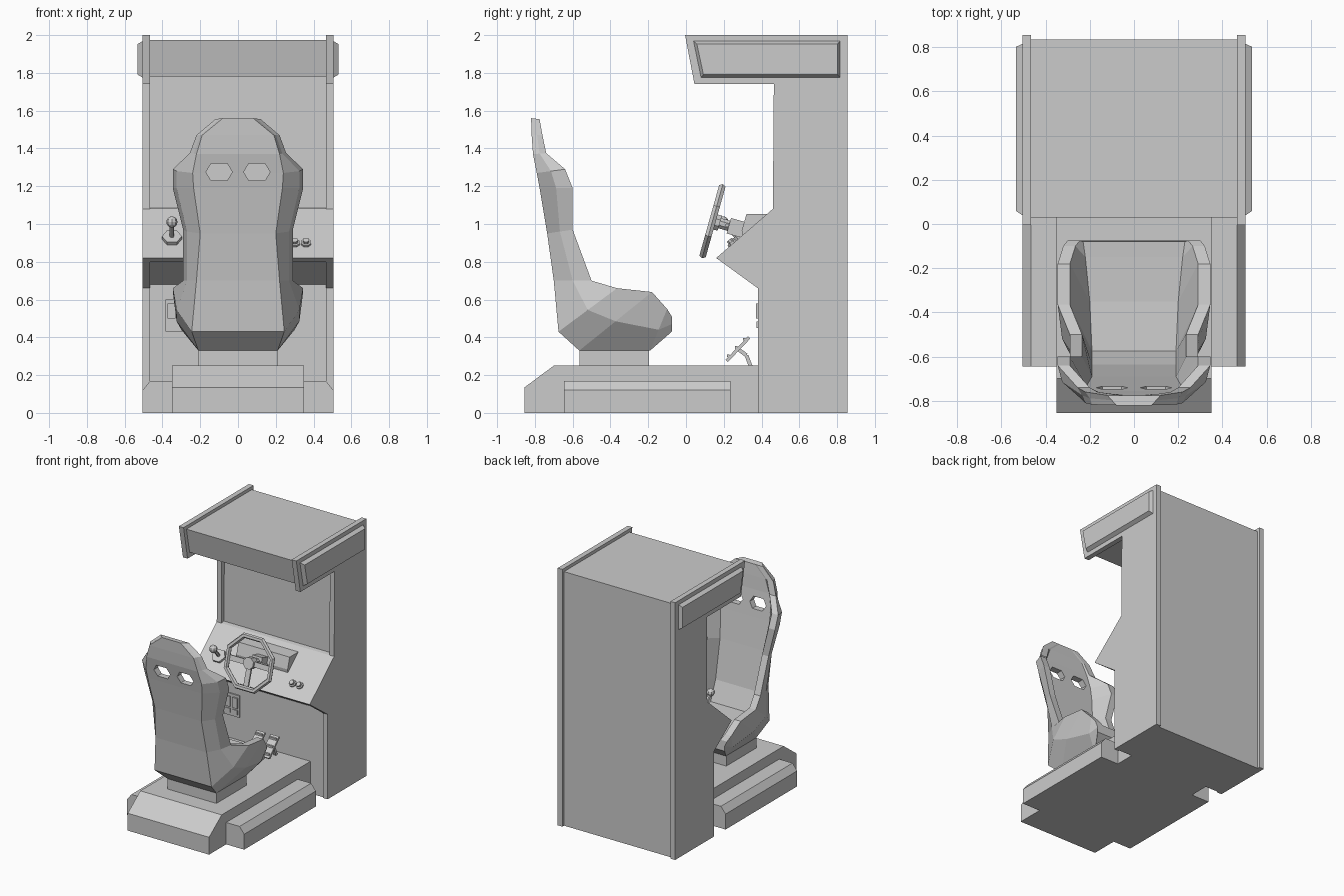
import bpy, bmesh, math
from mathutils import Vector, Matrix

cube = bpy.data.objects.get("Cube")
if cube:
    bpy.data.objects.remove(cube, do_unlink=True)

grey = bpy.data.materials.new("plain grey")
grey.use_nodes = True
grey.diffuse_color = (0.6, 0.6, 0.6, 1)
grey.node_tree.nodes["Principled BSDF"].inputs["Base Color"].default_value = (0.6, 0.6, 0.6, 1)

X = Vector((1, 0, 0))
Z = Vector((0, 0, 1))


def loft(name, rings):
    """Skin a list of equal closed rings and cap both ends."""
    bm = bmesh.new()
    rows = [[bm.verts.new(p) for p in ring] for ring in rings]
    n = len(rows[0])
    for a, b in zip(rows, rows[1:]):
        for i in range(n):
            j = (i + 1) % n
            bm.faces.new((a[i], a[j], b[j], b[i]))
    bm.faces.new(rows[0])
    bm.faces.new(rows[-1])
    bmesh.ops.recalc_face_normals(bm, faces=bm.faces[:])
    mesh = bpy.data.meshes.new(name)
    bm.to_mesh(mesh)
    bm.free()
    mesh.materials.append(grey)
    obj = bpy.data.objects.new(name, mesh)
    bpy.context.collection.objects.link(obj)
    return obj


def prism(name, profile, x0, x1):
    """Extrude a (y, z) profile along x."""
    return loft(name, [[(x, y, z) for y, z in profile] for x in (x0, x1)])


def box(name, x0, x1, y0, y1, z0, z1):
    return prism(name, [(y0, z0), (y1, z0), (y1, z1), (y0, z1)], x0, x1)


def rod(name, p, q, r, n=8, r2=None, ref=X):
    """Straight bar from p to q; r and r2 are its two cross radii."""
    p, q = Vector(p), Vector(q)
    d = (q - p).normalized()
    side = d.cross(ref).normalized()
    up = side.cross(d)
    r2 = r if r2 is None else r2
    angles = [2 * math.pi * (i + 0.5) / n for i in range(n)]
    offs = [side * math.cos(a) * r + up * math.sin(a) * r2 for a in angles]
    return loft(name, [[e + o for o in offs] for e in (p, q)])


# Cabinet: two outer side panels around a recessed core
side = [(0.855, 0), (0.855, 2), (-0.005, 2), (0.045, 1.74), (0.465, 1.74),
        (0.46, 1.08), (0.16, 0.82), (0.38, 0.66), (0.38, 0)]
core = [(0.835, 0), (0.835, 1.975), (0.03, 1.975), (0.07, 1.78), (0.5, 1.78),
        (0.49, 1.085), (0.46, 1.08), (0.16, 0.82), (0.187, 0.8), (0.215, 0.8),
        (0.39, 0.68), (0.39, 0)]
prism("cabinet_core", core, -0.465, 0.465)
sign_outer = [(0.04, 1.968), (0.815, 1.968), (0.815, 1.775), (0.08, 1.775)]
sign_inner = [(0.058, 1.952), (0.802, 1.952), (0.802, 1.792), (0.092, 1.792)]
for s, tag in ((1, "left"), (-1, "right")):
    prism(tag + "_side_panel", side, s * 0.465, s * 0.505)
    loft(tag + "_sign_box", [[(s * x, y, z) for y, z in ring] for x, ring in
                             ((0.505, sign_outer), (0.533, sign_inner))])
    # Chamfered floor step
    step = [(0.35, 0), (0.505, 0), (0.505, 0.12), (0.465, 0.17), (0.35, 0.17)]
    loft(tag + "_floor_step", [[(s * x, y, z) for x, z in step] for y in (-0.645, 0.235)])

# Platform and seat mount
prism("platform", [(-0.855, 0), (-0.855, 0.135), (-0.7, 0.25), (0.39, 0.25), (0.39, 0)],
      -0.35, 0.35)
box("seat_mount", -0.21, 0.21, -0.565, -0.195, 0.25, 0.34)

# Bucket seat stations: shell y, z, width; rim y, z, width; lining y, z, width
stations = [
    (-0.82, 1.56, 0.08, -0.775, 1.555, 0.12, -0.775, 1.555, 0.05),
    (-0.817, 1.47, 0.19, -0.76, 1.47, 0.22, -0.765, 1.47, 0.15),
    (-0.81, 1.37, 0.22, -0.74, 1.375, 0.255, -0.755, 1.37, 0.19),
    (-0.79, 1.27, 0.24, -0.64, 1.29, 0.345, -0.74, 1.27, 0.21),
    (-0.775, 1.19, 0.235, -0.6, 1.19, 0.345, -0.725, 1.17, 0.21),
    (-0.735, 0.95, 0.2, -0.6, 0.97, 0.29, -0.69, 0.95, 0.19),
    (-0.7, 0.7, 0.22, -0.5, 0.7, 0.29, -0.635, 0.65, 0.19),
    (-0.675, 0.43, 0.245, -0.365, 0.66, 0.345, -0.575, 0.5, 0.19),
    (-0.565, 0.33, 0.21, -0.18, 0.64, 0.345, -0.35, 0.49, 0.2),
    (-0.19, 0.33, 0.21, -0.1, 0.55, 0.32, -0.15, 0.5, 0.22),
    (-0.075, 0.43, 0.28, -0.075, 0.51, 0.3, -0.08, 0.505, 0.23),
]
rings = []
for py, pz, pw, ry, rz, rw, iy, iz, iw in stations:
    half = [(pw, py, pz), (rw - 0.02, (py + ry) / 2, (pz + rz) / 2),
            (rw, ry, rz), (rw - 0.055, ry, rz), (iw, iy, iz)]
    rings.append(half + [(-x, y, z) for x, y, z in reversed(half)])
seat = loft("bucket_seat", rings)

# Hexagonal harness slots through the backrest
slot = [(0.07, 0), (0.043, 0.045), (-0.043, 0.045), (-0.07, 0), (-0.043, -0.045), (0.043, -0.045)]
for s in (-1, 1):
    cutter = loft("slot_cutter", [[(s * 0.1 + x, y, 1.275 + z) for x, z in slot]
                                  for y in (-0.9, -0.64)])
    cutter.hide_render = True
    mod = seat.modifiers.new("slot", 'BOOLEAN')
    mod.operation = 'DIFFERENCE'
    mod.solver = 'EXACT'
    mod.object = cutter
    bpy.context.view_layer.objects.active = seat
    bpy.ops.object.modifier_apply(modifier=mod.name)
    bpy.data.objects.remove(cutter, do_unlink=True)

# Steering wheel: octagonal rim, hub, three spokes, column
hub = Vector((0, 0.14, 1.015))
axis = Vector((0, 0.963, -0.27))
down = Vector((0, -0.27, -0.963))
bpy.ops.mesh.primitive_torus_add(major_segments=8, minor_segments=6,
                                 major_radius=0.2, minor_radius=0.02)
wheel = bpy.context.object
wheel.name = "steering_wheel_rim"
wheel.data.transform(Matrix.Rotation(math.pi / 8, 4, 'Z'))
wheel.data.transform(Matrix.Translation(hub) @ Matrix.Rotation(1.297, 4, 'X'))
wheel.data.materials.append(grey)
rod("wheel_hub", hub - axis * 0.015, hub + axis * 0.04, 0.045)
for name, d in (("left", X), ("right", -X), ("lower", down)):
    rod(name + "_spoke", hub + axis * 0.01, hub + axis * 0.005 + d * 0.185, 0.028, 4, 0.01, axis)
rod("steering_column", hub + axis * 0.03, hub + axis * 0.24, 0.03)
rod("column_shroud", hub + axis * 0.09, hub + axis * 0.21, 0.06, 4)
for s in (-1, 1):
    stalk = hub + axis * 0.08
    rod("column_lever", stalk, stalk + X * s * 0.1, 0.01, 6, ref=Z)

# Instrument pod on the sloped dash
prism("instrument_pod", [(0.32, 1.052), (0.43, 1.052), (0.44, 1.05), (0.3, 0.93), (0.295, 0.965)],
      -0.22, 0.22)

# Shifter and buttons stand square to the dash
out = Vector((0, -0.655, 0.756))


def dash(x, z):
    return Vector((x, 0.16 + (z - 0.82) * 1.154, z))


foot = dash(-0.35, 0.92)
rod("shifter_base", foot - out * 0.01, foot + out * 0.02, 0.053, 6)
rod("shifter_rod", foot, foot + out * 0.11, 0.012, 6)
bpy.ops.mesh.primitive_uv_sphere_add(segments=8, ring_count=6, radius=0.03,
                                     location=foot + out * 0.12)
bpy.context.object.name = "shifter_knob"
bpy.context.object.data.materials.append(grey)
for x in (0.3, 0.36):
    base = dash(x, 0.895)
    rod("button_collar", base - out * 0.01, base + out * 0.012, 0.028)
    rod("button_cap", base, base + out * 0.028, 0.018)

# Coin door with frame and two slots
box("coin_door", -0.385, -0.255, 0.38, 0.4, 0.43, 0.6)
for x in (-0.352, -0.288):
    box("coin_slot", x - 0.022, x + 0.022, 0.37, 0.385, 0.5, 0.58)
    box("coin_return", x - 0.02, x + 0.02, 0.373, 0.385, 0.45, 0.485)

# Pedals: tilted plate, tread bars and bent arm
for x in (-0.035, 0.085):
    low, high = Vector((x, 0.215, 0.275)), Vector((x, 0.335, 0.4))
    rod("pedal_plate", low, high, 0.012, 4, 0.052)
    face = Vector((0, -0.72, 0.69)) * 0.012
    for t in (0.15, 0.5, 0.85):
        mid = low.lerp(high, t) + face
        rod("pedal_tread", mid - X * 0.03, mid + X * 0.03, 0.01, 4, ref=Z)
    knee = Vector((x, 0.32, 0.305))
    rod("pedal_arm", low.lerp(high, 0.5), knee, 0.014, 4)
    rod("pedal_shank", knee, (x, 0.345, 0.24), 0.014, 4)
